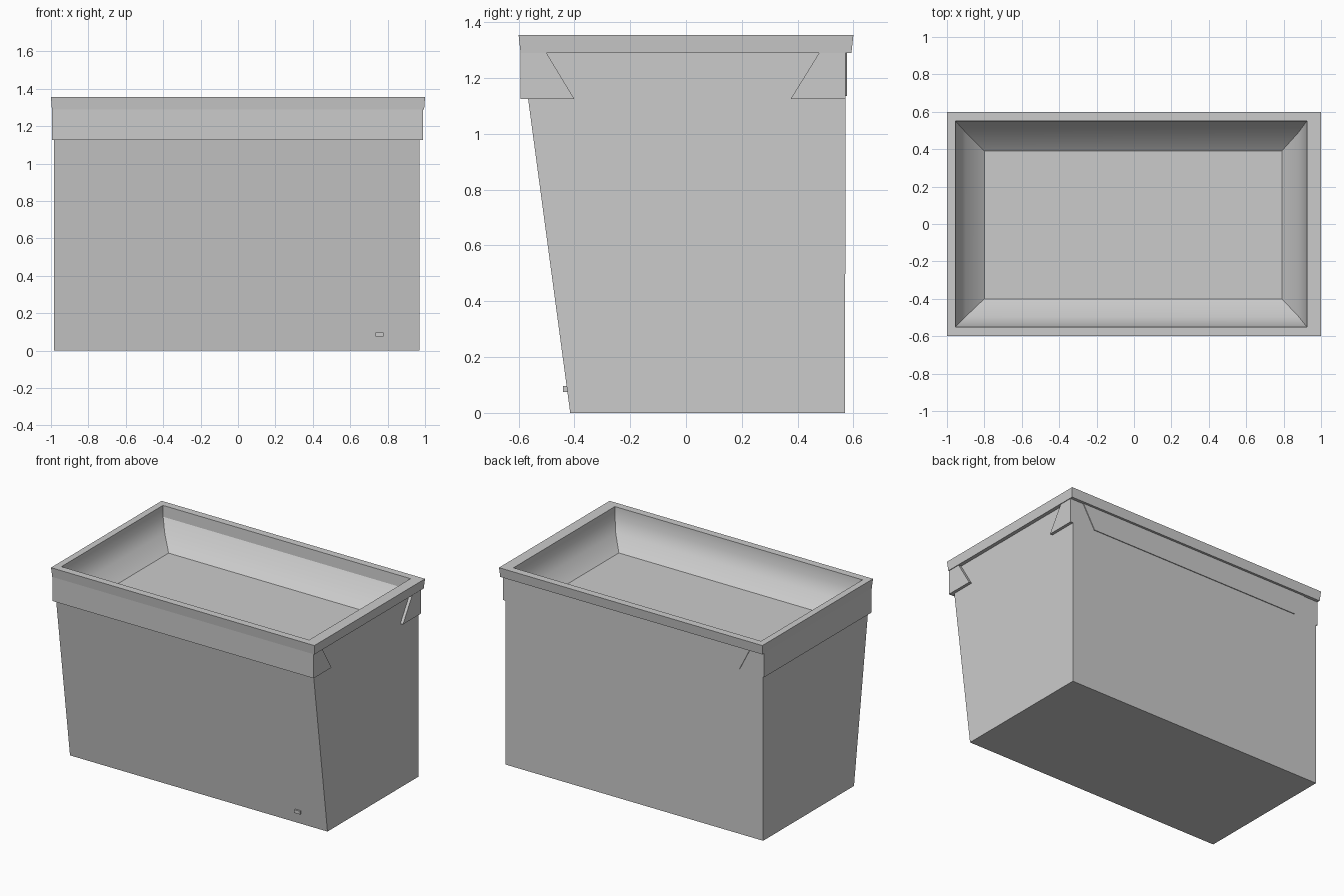
import bpy, bmesh

if "Cube" in bpy.data.objects:
    bpy.data.objects.remove(bpy.data.objects["Cube"])


def finish(name, bm, smooth=False):
    bmesh.ops.recalc_face_normals(bm, faces=bm.faces)
    mesh = bpy.data.meshes.new(name)
    bm.to_mesh(mesh)
    bm.free()
    obj = bpy.data.objects.new(name, mesh)
    bpy.context.collection.objects.link(obj)
    if smooth:
        bpy.ops.object.select_all(action='DESELECT')
        obj.select_set(True)
        bpy.context.view_layer.objects.active = obj
        bpy.ops.object.shade_smooth_by_angle()
    return obj


def loft(name, rings, cap_first=False, cap_last=False, smooth=False):
    """Join rectangles (x0, x1, y0, y1, z) into a shell."""
    bm = bmesh.new()
    loops = [[bm.verts.new(p) for p in ((x0, y0, z), (x1, y0, z), (x1, y1, z), (x0, y1, z))]
             for x0, x1, y0, y1, z in rings]
    for a, b in zip(loops, loops[1:]):
        for i in range(4):
            j = (i + 1) % 4
            bm.faces.new((a[i], a[j], b[j], b[i]))
    if cap_first:
        bm.faces.new(loops[0][::-1])
    if cap_last:
        bm.faces.new(loops[-1])
    return finish(name, bm, smooth)


def prism(name, profile, axis, start, end):
    """Extrude a (horizontal, z) profile along x or y."""
    bm = bmesh.new()
    place = (lambda h, z, d: (d, h, z)) if axis == 'x' else (lambda h, z, d: (h, d, z))
    a = [bm.verts.new(place(h, z, start)) for h, z in profile]
    b = [bm.verts.new(place(h, z, end)) for h, z in profile]
    bm.faces.new(a)
    bm.faces.new(b[::-1])
    for i in range(len(a)):
        j = (i + 1) % len(a)
        bm.faces.new((a[i], a[j], b[j], b[i]))
    return finish(name, bm)


LOW, HIGH = 1.125, 1.29

# Bin body: sloped front, upright back and sides
loft("body", [(-0.985, 0.97, -0.415, 0.57, 0),
              (-0.985, 0.97, -0.588, 0.572, HIGH)], cap_first=True)

# Overhanging rim, running inward to the shallow tray and its floor
loft("rim_and_tray", [(-0.98, 0.965, -0.58, 0.567, HIGH),
                      (-0.995, 0.995, -0.593, 0.593, HIGH),
                      (-1.0, 1.0, -0.6, 0.6, 1.355),
                      (-0.955, 0.925, -0.55, 0.55, 1.355),
                      (-0.95, 0.92, -0.545, 0.545, 1.28),
                      (-0.9, 0.88, -0.495, 0.49, 1.205),
                      (-0.8, 0.79, -0.4, 0.39, 1.13)], cap_last=True, smooth=True)

# Skirt under the rim: full bands on the front and left
prism("front_skirt", [(-0.993, LOW), (0.99, LOW), (0.99, HIGH), (-0.993, HIGH)],
      'y', -0.593, -0.56)
prism("left_skirt", [(-0.593, LOW), (0.572, LOW), (0.572, HIGH), (-0.593, HIGH)],
      'x', -0.994, -0.98)

# Right side skirt: corner pieces around the handle opening
prism("right_front_skirt", [(-0.593, LOW), (-0.4, LOW), (-0.5, HIGH), (-0.593, HIGH)],
      'x', 0.965, 0.99)
prism("right_back_skirt", [(0.572, LOW), (0.375, LOW), (0.477, HIGH), (0.572, HIGH)],
      'x', 0.965, 0.99)

# Thin tapered panel on the back
prism("back_panel", [(-0.81, 1.135), (0.8, 1.135), (0.89, HIGH), (-0.89, HIGH)],
      'y', 0.56, 0.577)

# Small drain stub low on the front
prism("drain_stub", [(0.735, 0.075), (0.778, 0.075), (0.778, 0.097), (0.735, 0.097)],
      'y', -0.44, -0.41)
